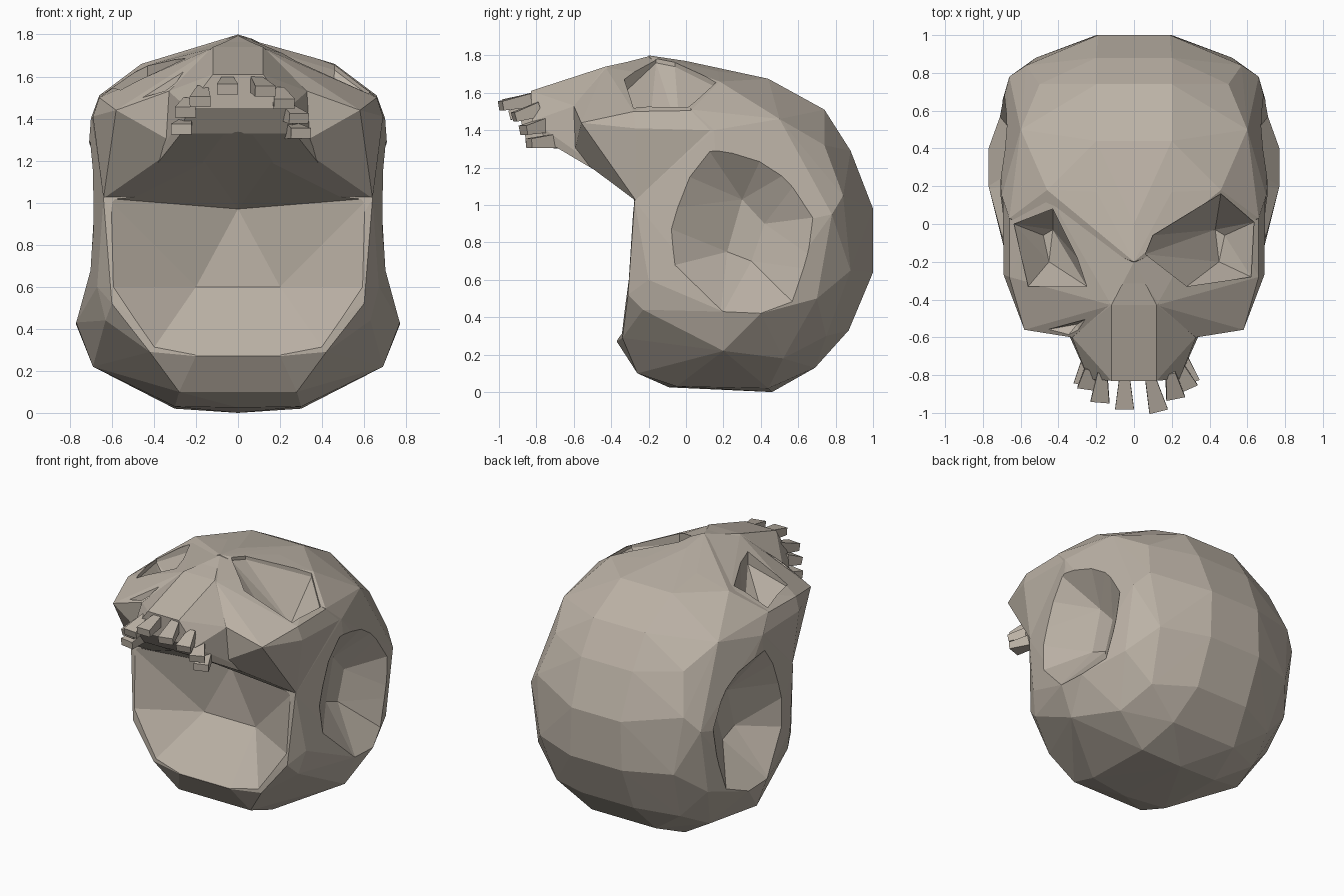
import bpy, bmesh
from mathutils import Vector

bone = bpy.data.materials.new("bone taupe")
bone.diffuse_color = (0.50, 0.445, 0.38, 1)


def hull(name, pts, mirror=False):
    """Closed faceted solid around a few points, optionally mirrored in x."""
    pts = [tuple(p) for p in pts]
    if mirror:
        pts += [(-x, y, z) for x, y, z in pts if x > 0]
    bm = bmesh.new()
    for p in pts:
        bm.verts.new(p)
    bmesh.ops.convex_hull(bm, input=bm.verts[:])
    loose = [v for v in bm.verts if not v.link_faces]
    bmesh.ops.delete(bm, geom=loose, context='VERTS')
    bmesh.ops.recalc_face_normals(bm, faces=bm.faces[:])
    me = bpy.data.meshes.new(name)
    bm.to_mesh(me)
    bm.free()
    me.materials.append(bone)
    ob = bpy.data.objects.new(name, me)
    bpy.context.collection.objects.link(ob)
    return ob


def combine(target, tool, operation):
    """Boolean the tool into the target and drop the tool."""
    tool.hide_render = True
    m = target.modifiers.new("cut", 'BOOLEAN')
    m.operation = operation
    m.solver = 'EXACT'
    m.object = tool
    bpy.context.view_layer.objects.active = target
    bpy.ops.object.modifier_apply(modifier=m.name)
    bpy.data.objects.remove(tool)


# Cranium: large faceted ball, flattened in front
skull = hull("skull", [
    (0, -0.2, 1.8), (0, 0, 1.77), (0.2, 0.17, 1.715), (0.2, 0.44, 1.675),
    (0.2, 0.74, 1.51), (0.2, 0.88, 1.29), (0.19, 1.0, 0.98), (0.2, 1.0, 0.64),
    (0.2, 0.87, 0.33), (0.25, 0.69, 0.13), (0.3, 0.44, 0.02), (0, 0.46, 0),
    (0.3, -0.05, 0.03), (0, -0.09, 0.025), (0.46, 0.18, 1.66), (0.66, 0.03, 1.51),
    (0.7, 0.15, 1.4), (0.6, 0.5, 1.46), (0.5, 0.74, 1.32), (0.57, 0.84, 1.05),
    (0.66, 0.78, 0.95), (0.52, 0.88, 0.65), (0.66, 0.7, 0.5), (0.48, 0.75, 0.3),
    (0.55, 0.52, 0.18), (0.69, 0.2, 0.22), (0.77, 0.2, 0.43), (0.77, 0.4, 0.42),
    (0.67, -0.2, 0.6), (0.63, -0.23, 0.44), (0.6, -0.31, 0.52), (0.28, -0.26, 0.1),
    (0.42, -0.34, 0.29), (0.2, -0.37, 0.27), (0.64, -0.275, 1.02),
    (0.72, 0.55, 0.9)], True)

# Cheeks and brow, tapering down to the sides of the skull
combine(skull, hull("cheeks", [
    (0, -0.2, 1.795), (0.12, -0.43, 1.735), (0.33, -0.6, 1.53), (0.58, -0.56, 1.44),
    (0.28, -0.6, 1.27), (0.66, -0.28, 1.5), (0.69, -0.27, 1.41),
    (0.66, 0.03, 1.505), (0.695, 0.13, 1.4), (0.64, -0.265, 1.02),
    (0.45, 0.15, 1.65), (0.62, 0.1, 1.0), (0, 0.1, 1.0)], True), 'UNION')

# Upper jaw
combine(skull, hull("upper_jaw", [
    (0.12, -0.83, 1.61), (0.24, -0.82, 1.45), (0.27, -0.73, 1.33), (0.28, -0.62, 1.265),
    (0.33, -0.595, 1.53), (0.12, -0.43, 1.74), (0, -0.2, 1.79), (0.5, -0.24, 1.04),
    (0.3, -0.2, 1.6)], True), 'UNION')

# Hollow under the skull, running up into the roof of the mouth
combine(skull, hull("neck_hollow", [
    (0.62, -0.288, 1.02), (0.64, -0.45, 1.03), (0.6, -0.31, 0.6), (0.62, -0.45, 0.6),
    (0.4, -0.345, 0.31), (0.4, -0.5, 0.3), (0.2, -0.37, 0.275), (0.2, -0.5, 0.27),
    (0.22, -0.66, 1.28), (0, -0.74, 1.34), (0, -0.08, 0.97), (0.2, -0.09, 0.6)],
    True), 'DIFFERENCE')

# Temple hollows: shallow in front, steeper at the back
rim = [(0.07, 1.38), (0.44, 1.34), (0.64, 1.23), (0.78, 0.95), (0.72, 0.66),
       (0.62, 0.42), (0.2, 0.44), (-0.14, 0.66), (-0.2, 0.95), (-0.1, 1.2)]
floor = [(0.3, 1.03), (0.42, 0.9), (0.35, 0.7), (0.22, 0.75)]
for s in (-1, 1):
    outer = [(s * 0.80, 0.3 + (y - 0.3) * 1.18, 0.88 + (z - 0.88) * 1.1) for y, z in rim]
    inner = [(s * 0.53, y, z) for y, z in floor]
    combine(skull, hull("temple_hollow", outer + inner), 'DIFFERENCE')

# Eye sockets, the two are a little uneven
right_eye = [(0.06, -0.16, 1.76), (0.1, -0.06, 1.74), (0.46, 0.16, 1.63),
             (0.635, 0.01, 1.5), (0.62, -0.28, 1.5), (0.28, -0.33, 1.6)]
left_eye = [(-0.3, -0.18, 1.6), (-0.25, -0.33, 1.6), (-0.56, -0.33, 1.52),
            (-0.635, 0.0, 1.5), (-0.43, 0.08, 1.6)]
for s, edge in ((1, right_eye), (-1, left_eye)):
    pts = edge + [(x, y, 1.9) for x, y, z in edge]
    pts += [(s * x, y, 1.36) for x, y in ((0.43, -0.03), (0.48, -0.06), (0.45, -0.2))]
    combine(skull, hull("eye_socket", pts), 'DIFFERENCE')

# Hollow in the left cheek
combine(skull, hull("cheek_hollow", [
    (-0.52, -0.57, 1.5), (-0.46, -0.56, 1.68), (-0.2, -0.47, 1.8), (-0.29, -0.62, 1.7),
    (-0.44, -0.7, 1.6), (-0.3, -0.53, 1.5)]), 'DIFFERENCE')

for p in skull.data.polygons:
    p.use_smooth = False


# Teeth: forward-pointing wedges, wider at the tip
def tooth(name, base, tip):
    a, b = Vector(base), Vector(tip)
    d = (b - a).normalized()
    side = d.cross(Vector((0, 0, 1))).normalized()
    up = side.cross(d)
    pts = []
    for c, w, h in ((a - d * 0.04, 0.025, 0.04), (b, 0.05, 0.025)):
        pts += [c + side * w * i + up * h * j for i in (-1, 1) for j in (-1, 1)]
    hull(name, pts)


row = [((-0.25, -0.73, 1.36), (-0.27, -0.85, 1.35)),
       ((-0.24, -0.80, 1.45), (-0.25, -0.87, 1.43)),
       ((-0.17, -0.82, 1.51), (-0.18, -0.94, 1.48)),
       ((-0.05, -0.83, 1.56), (-0.05, -0.98, 1.54)),
       ((0.09, -0.83, 1.56), (0.13, -0.99, 1.53)),
       ((0.20, -0.82, 1.50), (0.22, -0.92, 1.47)),
       ((0.25, -0.78, 1.42), (0.29, -0.87, 1.40)),
       ((0.26, -0.72, 1.34), (0.30, -0.84, 1.33))]
for i, (a, b) in enumerate(row):
    tooth("tooth_%d" % (i + 1), a, b)
